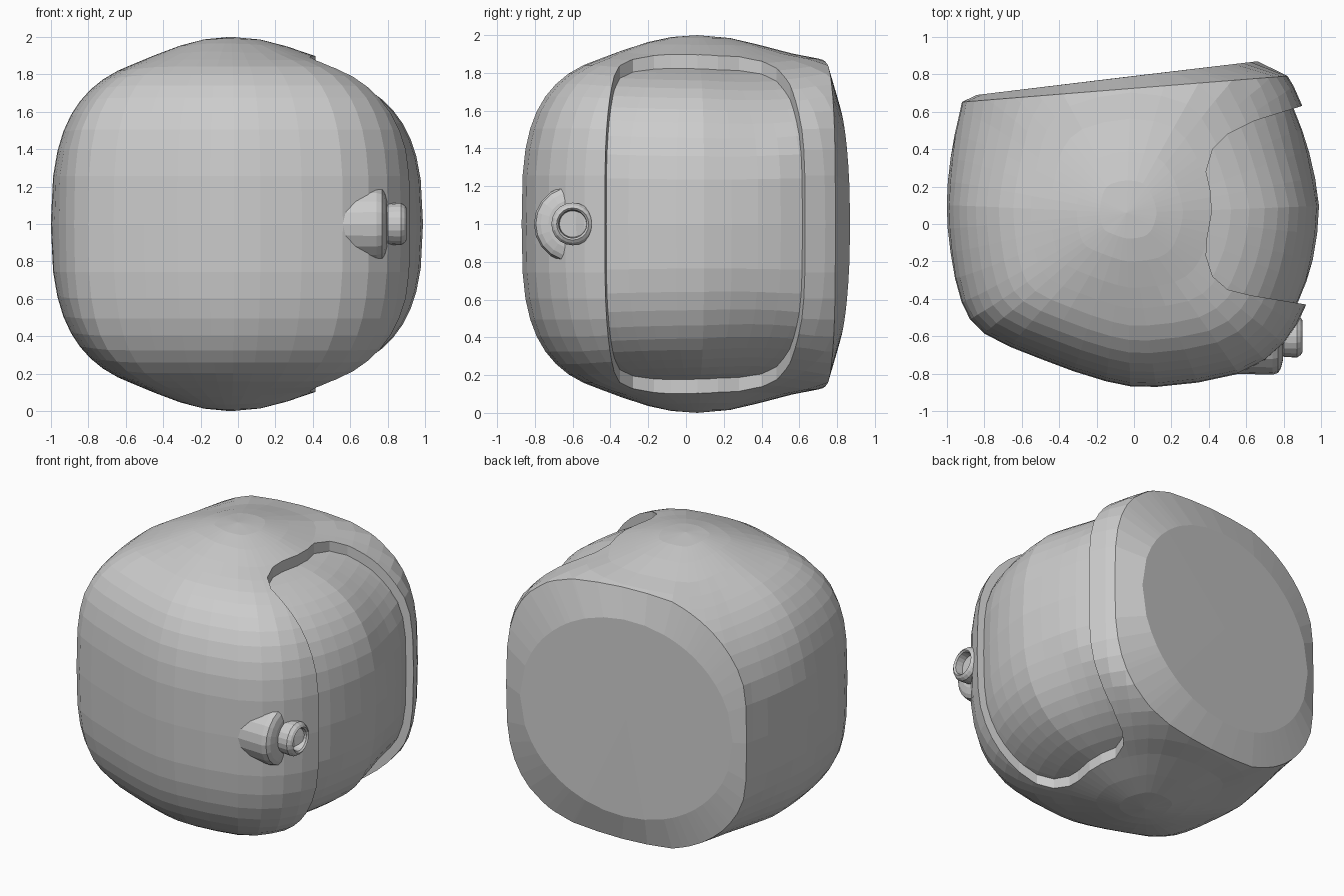
import bpy, bmesh, math
from mathutils import Vector
from mathutils.geometry import interpolate_bezier

if "Cube" in bpy.data.objects:
    bpy.data.objects.remove(bpy.data.objects["Cube"])

# Side outline of the helmet (x, y); it runs past the neck and is trimmed later
OUTLINE = [(1.045, .1), (1.0, -.2), (.92, -.43), (.8, -.64), (.56, -.8), (.12, -.87),
           (-.15, -.84), (-.5, -.72), (-.8, -.585), (-.92, -.42), (-.98, -.15), (-1, .1),
           (-.98, .35), (-.93, .6), (-.85, .86), (-.6, 1.1), (0, 1.23), (.55, 1.12),
           (.79, .84), (.895, .64), (.98, .4)]
HALF, POWER, ROWS = .92, 3.2, 24
POLE = Vector((-.04, .06))


def smooth(points, per=2):
    """Closed smooth curve through the points."""
    pts, n, out = [Vector(p) for p in points], len(points), []
    for i in range(n):
        a, b, c, d = (pts[(i + k) % n] for k in (-1, 0, 1, 2))
        out += interpolate_bezier(b, b + (c - a) / 6, c - (d - b) / 6, c, per + 1)[:-1]
    return [p.to_2d() for p in out]


def to_object(bm, name):
    bmesh.ops.recalc_face_normals(bm, faces=bm.faces)
    me = bpy.data.meshes.new(name)
    bm.to_mesh(me)
    bm.free()
    ob = bpy.data.objects.new(name, me)
    bpy.context.collection.objects.link(ob)
    return ob


def dome(scale, zscale, bulge):
    """Rounded body: the outline shrunk toward both sides, with an ear bulge."""
    bm = bmesh.new()
    curve = smooth(OUTLINE)
    n, rings = len(curve), []
    angles = [-90 + 180 * r / ROWS for r in range(1, ROWS)]
    for u in map(math.radians, [-87.3] + angles + [87.3]):
        s = math.cos(u) ** (2 / POWER)
        z = math.copysign(abs(math.sin(u)) ** (2 / POWER), u)
        rings.append([bm.verts.new((*(POLE * (1 - s) + p * s), z)) for p in curve])
    for a, b in zip(rings, rings[1:]):
        for i in range(n):
            bm.faces.new((a[i], a[(i + 1) % n], b[(i + 1) % n], b[i]))
    for ring, z in ((rings[0], -1), (rings[-1], 1)):
        pole = bm.verts.new((*POLE, z))
        for i in range(n):
            bm.faces.new((ring[i], ring[(i + 1) % n], pole))
    for v in bm.verts:
        # rounder corners, mostly near the neck
        h = math.hypot(v.co.x, v.co.z)
        if h > 1:
            t = .22 + .5 * min(max((v.co.y - .1) / .6, 0), 1)
            k = 1 / (1 + (h - 1) * t)
            v.co.x *= k
            v.co.z *= k
        v.co = Vector((v.co.x * scale, v.co.y * scale, v.co.z * HALF * zscale))
        d = math.hypot(v.co.x - POLE.x, v.co.y - POLE.y) / .55
        if d < 1 and abs(v.co.z) > .5:
            v.co.z += math.copysign(bulge * (1 - d * d) ** 2, v.co.z)
        v.co.z += 1
    return bm


def trim(bm, co, no):
    geom = bm.verts[:] + bm.edges[:] + bm.faces[:]
    return bmesh.ops.bisect_plane(bm, geom=geom, dist=1e-5, plane_co=co,
                                  plane_no=no, clear_outer=True)['geom_cut']


# Shell: trimmed at the neck, chamfered rim, fan-shaped oval closing disc
bm = dome(1, 1, .08)
cut = trim(bm, (0, .725, 1), (-.08, 1, 0))
rim = [g for g in cut if isinstance(g, bmesh.types.BMEdge)]
ext = bmesh.ops.extrude_edge_only(bm, edges=rim)['geom']
for v in (g for g in ext if isinstance(g, bmesh.types.BMVert)):
    a = math.atan2((v.co.z - 1) / .82, (v.co.x + .04) / .87)
    x = -.09 + .75 * math.cos(a)
    v.co = (x, .79 + .12 * x, 1 + .68 * math.sin(a))
centre = bm.verts.new((-.09, .78, 1))
for e in [g for g in ext if isinstance(g, bmesh.types.BMEdge)]:
    bm.faces.new((*e.verts, centre))
shell = to_object(bm, "helmet_shell")

# Face opening cut sideways through the shell
opening = [(1.4, .80), (.88, .625), (.64, .55), (.5, .48), (.42, .4), (.385, .28), (.41, .17),
           (.415, .06), (.39, -.08), (.385, -.17), (.42, -.28), (.5, -.35), (.62, -.38),
           (.92, -.43), (1.4, -.5)]
bm = bmesh.new()
lo = [bm.verts.new((x, y, -.5)) for x, y in opening]
hi = [bm.verts.new((x, y, 2.5)) for x, y in opening]
bm.faces.new(lo)
bm.faces.new(hi)
for i in range(len(lo)):
    j = (i + 1) % len(lo)
    bm.faces.new((lo[i], lo[j], hi[j], hi[i]))
cutter = to_object(bm, "opening_cutter")
cutter.hide_render = True
mod = shell.modifiers.new("opening", 'BOOLEAN')
mod.operation, mod.solver, mod.object = 'DIFFERENCE', 'EXACT', cutter
bpy.context.view_layer.objects.active = shell
bpy.ops.object.modifier_apply(modifier=mod.name)
bpy.data.objects.remove(cutter)

# Visor: slightly smaller body, kept only behind the opening
bm = dome(.955, .93, 0)
trim(bm, (.3, 0, 1), (-1, 0, 0))
trim(bm, (0, .64, 1), (0, 1, 0))
trim(bm, (0, -.5, 1), (0, -1, 0))
to_object(bm, "visor")


def lathe(name, profile, y, z, n=20):
    """Revolve (x, radius) points about an axis along x."""
    bm = bmesh.new()
    vs = [bm.verts.new((x, y + r, z)) for x, r in profile]
    es = [bm.edges.new(p) for p in zip(vs, vs[1:])]
    bmesh.ops.spin(bm, geom=vs + es, cent=(0, y, z), axis=(1, 0, 0),
                   angle=2 * math.pi, steps=n)
    bmesh.ops.remove_doubles(bm, verts=bm.verts, dist=1e-4)
    return to_object(bm, name)


# Lamp on the brow: rounded housing and hollow nozzle
lathe("lamp_housing", [(.45, 0), (.45, .19), (.55, .2), (.74, .205), (.77, .195),
                       (.785, .17), (.795, .13), (.795, 0)], -.6, 1.0)
lathe("lamp_nozzle", [(.76, .08), (.79, .09), (.8, .11), (.87, .113), (.89, .1),
                      (.9, .085), (.89, .075), (.84, .07), (.84, 0)], -.6, 1.0)
